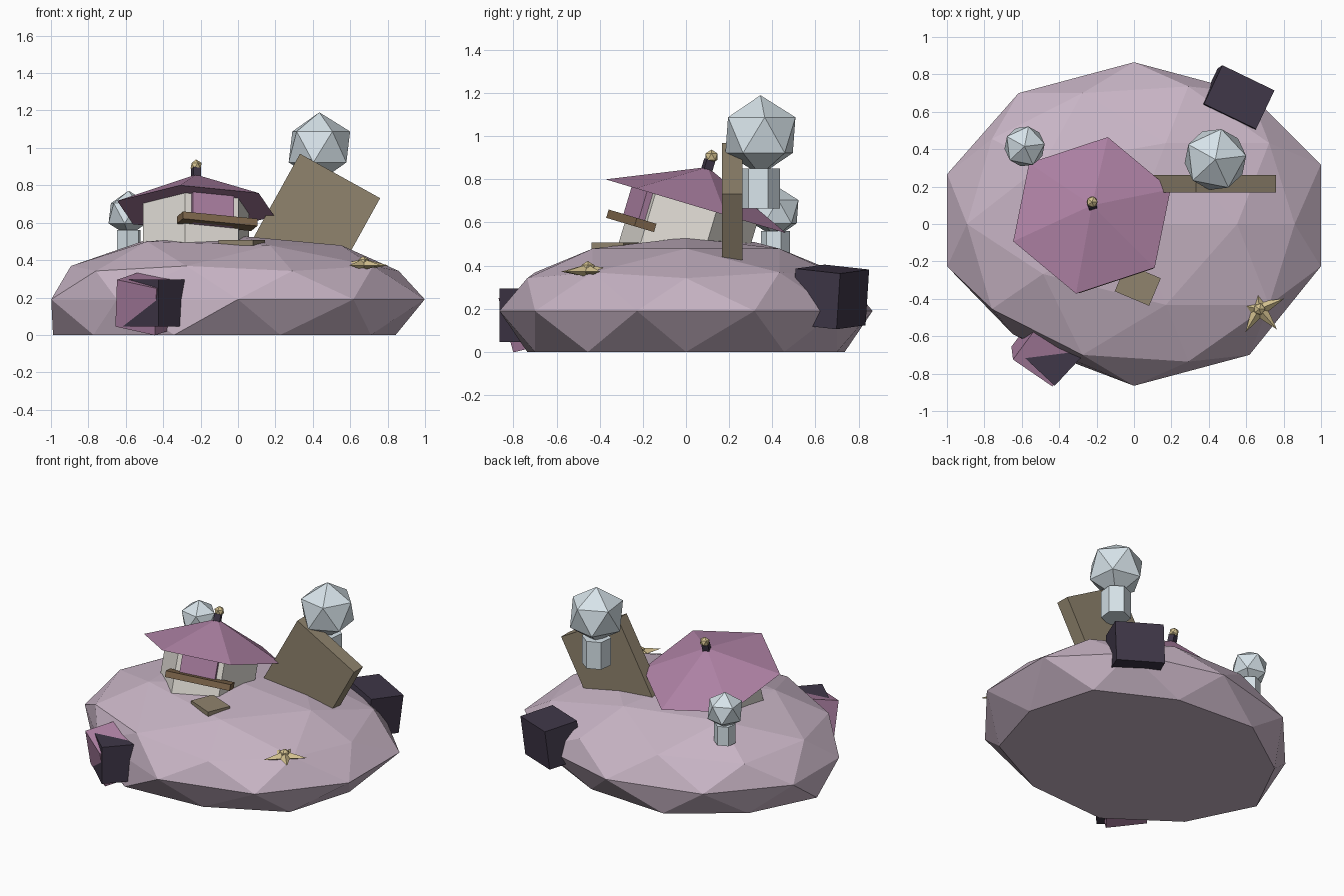
import bpy, bmesh
from math import cos, sin, pi, radians
from mathutils import Matrix, Vector, Euler

if "Cube" in bpy.data.objects:
    bpy.data.objects.remove(bpy.data.objects["Cube"])


def material(name, rgb):
    m = bpy.data.materials.new(name)
    m.diffuse_color = (*rgb, 1)
    m.use_nodes = True
    m.node_tree.nodes["Principled BSDF"].inputs["Base Color"].default_value = m.diffuse_color
    return m


MAUVE = material("mauve", (0.58, 0.46, 0.56))
PURPLE = material("purple", (0.42, 0.22, 0.37))
DARK = material("dark", (0.05, 0.038, 0.065))
BROWN = material("brown", (0.28, 0.23, 0.155))
WOOD = material("wood", (0.22, 0.14, 0.075))
GOLD = material("gold", (0.66, 0.54, 0.28))
ICE = material("ice", (0.68, 0.77, 0.82))
CREAM = material("cream", (0.74, 0.71, 0.66))


def finish(name, bm, mat, matrix=Matrix()):
    bmesh.ops.recalc_face_normals(bm, faces=bm.faces)
    me = bpy.data.meshes.new(name)
    bm.to_mesh(me)
    bm.free()
    me.materials.append(mat)
    ob = bpy.data.objects.new(name, me)
    ob.matrix_world = matrix
    bpy.context.collection.objects.link(ob)
    return ob


def place(loc, rot=(0, 0, 0)):
    return Matrix.Translation(loc) @ Euler(rot).to_matrix().to_4x4()


def box(name, size, mat, matrix):
    bm = bmesh.new()
    bmesh.ops.create_cube(bm, size=1)
    bmesh.ops.scale(bm, vec=size, verts=bm.verts)
    return finish(name, bm, mat, matrix)


def ball(name, r, mat, matrix):
    bm = bmesh.new()
    bmesh.ops.create_icosphere(bm, subdivisions=1, radius=r)
    return finish(name, bm, mat, matrix)


def prism(name, r, z0, z1, mat, matrix, sides=6):
    bm = bmesh.new()
    ring = [(r * cos(2 * pi * i / sides), r * sin(2 * pi * i / sides)) for i in range(sides)]
    lo = [bm.verts.new((x, y, z0)) for x, y in ring]
    hi = [bm.verts.new((x, y, z1)) for x, y in ring]
    bm.faces.new(lo)
    bm.faces.new(hi)
    for i in range(sides):
        j = (i + 1) % sides
        bm.faces.new((lo[i], lo[j], hi[j], hi[i]))
    return finish(name, bm, mat, matrix)


def spire(name, ring, top, mat, matrix):
    # closed pyramid over any outline
    bm = bmesh.new()
    base = [bm.verts.new((x, y, 0)) for x, y in ring]
    apex = bm.verts.new((0, 0, top))
    bm.faces.new(base)
    for i in range(len(base)):
        bm.faces.new((base[i], base[(i + 1) % len(base)], apex))
    return finish(name, bm, mat, matrix)


# Mound: squashed faceted ball with a flat underside and a few nudged corners
bm = bmesh.new()
bmesh.ops.create_icosphere(bm, subdivisions=2, radius=1)
nudges = [((0.894, 0, 0.447), (-0.08, 0, 0)),
          ((-0.588, -0.809, 0), (-0.03, 0.11, 0)),
          ((-0.425, 0.309, 0.851), (-0.04, 0.05, 0.03)),
          ((-0.425, -0.309, 0.851), (-0.04, 0, 0.02)),
          ((0.951, 0.309, 0), (0, 0.05, 0)),
          ((0.951, -0.309, 0), (0, 0.04, 0)),
          ((-0.951, -0.309, 0), (0, 0.04, 0))]
shift = {min(bm.verts, key=lambda v: (v.co - Vector(p)).length): Vector(d) for p, d in nudges}
for v in bm.verts:
    low = v.co.z < -0.1
    v.co = Vector((v.co.x * 1.05, v.co.y * 0.865, v.co.z * 0.34 + 0.19))
    if low:
        v.co.z = 0
        v.co.x -= 0.05
    v.co += shift.get(v, Vector())
finish("mound", bm, MAUVE)

# Leaning hut: walls, roof, window and ledge share one tilted frame
hut = (Matrix.Translation((-0.225, 0.046, 0.675)) @ Matrix.Rotation(-0.29, 4, 'X')
       @ Matrix.Rotation(radians(19), 4, 'Z'))
prism("hut_walls", 0.3, -0.28, 0.0, CREAM, hut)
hexagon = [(0.445 * cos(i * pi / 3), 0.445 * sin(i * pi / 3)) for i in range(6)]
spire("hut_roof", hexagon, 0.19, PURPLE, hut)
box("hut_window", (0.23, 0.05, 0.17), PURPLE, hut @ place((0, -0.265, -0.085)))
box("window_ledge", (0.42, 0.1, 0.04), WOOD, hut @ place((0.02, -0.29, -0.15)))

# Roof finial and doorstep
box("finial_block", (0.042, 0.042, 0.05), DARK, hut @ place((0, 0, 0.2)))
ball("finial_ball", 0.033, GOLD, place((-0.224, 0.118, 0.905)))
box("doorstep", (0.2, 0.16, 0.03), BROWN, place((0.02, -0.325, 0.493), (0, 0, -0.4)))

# Big tilted slab
box("slab", (0.49, 0.095, 0.56), BROWN, place((0.41, 0.215, 0.605), (0, radians(29), 0)))

# Frosted trees: hexagonal trunk and faceted crown
for tag, x, y, zc, r, tr, z0, z1 in [("large", 0.435, 0.345, 1.005, 0.185, 0.092, 0.665, 0.85),
                                     ("small", -0.585, 0.415, 0.65, 0.121, 0.068, 0.43, 0.56)]:
    prism(tag + "_tree_trunk", tr, z0, z1, ICE, place((x, y, 0), (0, 0, 0.4)))
    ball(tag + "_tree_crown", r, ICE, place((x, y, zc), (0, 0, 0.12)))

# Gold star resting on the slope
star = []
for i in range(10):
    a = radians(23 + 36 * i)
    rad = 0.05 if i % 2 else 0.145
    star.append((rad * cos(a), rad * sin(a)))
for tag, h in (("top", 0.035), ("bottom", -0.025)):
    spire("star_" + tag, star, h, GOLD, place((0.67, -0.455, 0.372)))
ball("star_knob", 0.035, GOLD, place((0.67, -0.455, 0.387)))

# Blocks sunk into the rim of the mound
box("rear_block", (0.31, 0.23, 0.26), DARK, place((0.55, 0.67, 0.255), (-0.1, 0.06, -0.45)))
box("front_dark_block", (0.26, 0.29, 0.25), DARK, place((-0.42, -0.67, 0.17), (0, 0, -0.75)))
box("front_purple_block", (0.26, 0.26, 0.26), PURPLE, place((-0.47, -0.66, 0.172), (0.2, 0.18, -0.6)))
